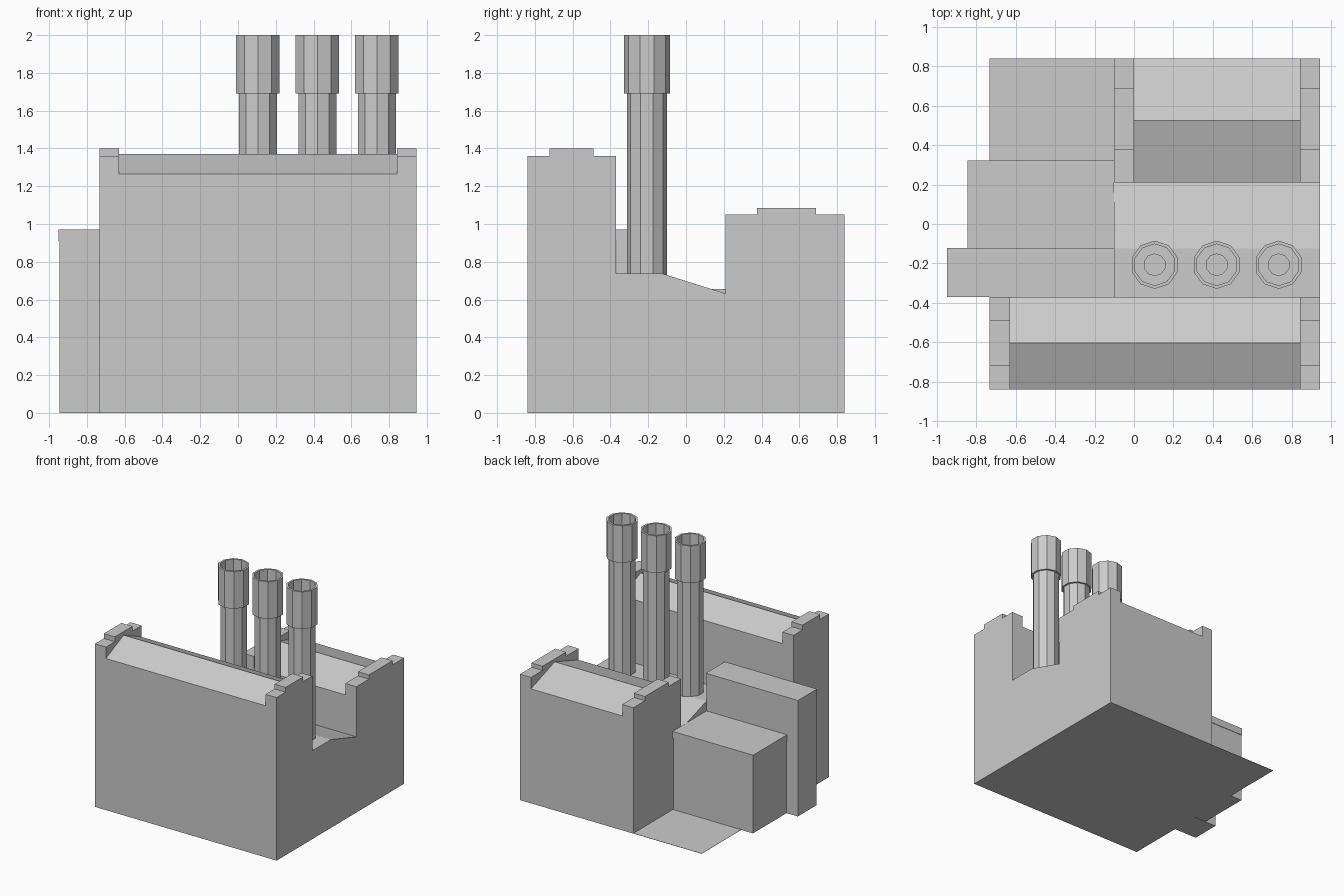
import bpy, bmesh, math

if "Cube" in bpy.data.objects:
    bpy.data.objects.remove(bpy.data.objects["Cube"])


def finish(name, bm):
    bmesh.ops.recalc_face_normals(bm, faces=bm.faces)
    mesh = bpy.data.meshes.new(name)
    bm.to_mesh(mesh)
    bm.free()
    obj = bpy.data.objects.new(name, mesh)
    bpy.context.collection.objects.link(obj)
    return obj


def extrude_x(name, profile, x0, x1):
    """Extrude a (y, z) profile from x0 to x1."""
    bm = bmesh.new()
    face = bm.faces.new([bm.verts.new((x0, y, z)) for y, z in profile])
    ext = bmesh.ops.extrude_face_region(bm, geom=[face])
    moved = [v for v in ext["geom"] if isinstance(v, bmesh.types.BMVert)]
    bmesh.ops.translate(bm, verts=moved, vec=(x1 - x0, 0, 0))
    return finish(name, bm)


def box(name, x0, x1, y0, y1, z0, z1):
    return extrude_x(name, [(y0, z0), (y1, z0), (y1, z1), (y0, z1)], x0, x1)


def hall(name, x0, x1, y0, y1, eave, ridge, low, high, step0, step1):
    """Gabled hall between two stepped parapet walls."""
    t = 0.102
    extrude_x(name + "_body", [(y0, 0), (y1, 0), (y1, eave),
              ((y0 + y1) / 2, ridge), (y0, eave)], x0 + t, x1 - t)
    wall = [(y0, 0), (y1, 0), (y1, low), (step1, low), (step1, high),
            (step0, high), (step0, low), (y0, low)]
    extrude_x(name + "_left_parapet", wall, x0, x0 + t)
    extrude_x(name + "_right_parapet", wall, x1 - t, x1)


def lathe(name, profile, x, y, sides=10):
    """Revolve an (r, z) profile into a faceted solid with closed ends."""
    bm = bmesh.new()
    rings = []
    for r, z in profile:
        angles = [math.pi / 2 + 2 * math.pi * i / sides for i in range(sides)]
        rings.append([bm.verts.new((x + r * math.cos(a), y + r * math.sin(a), z))
                      for a in angles])
    for a, b in zip(rings, rings[1:]):
        for i in range(sides):
            j = (i + 1) % sides
            bm.faces.new((a[i], a[j], b[j], b[i]))
    bm.faces.new(rings[0])
    bm.faces.new(rings[-1])
    return finish(name, bm)


def capped_block(name, x0, x1, y0, y1, top):
    """Plain annex with a slightly overhanging roof slab."""
    o = 0.004
    box(name, x0, x1, y0, y1, 0, top - 0.06)
    box(name + "_roof", x0 - o, x1 + o, y0 - o, y1 + o, top - 0.06, top)


# Two gabled halls
hall("front_hall", -0.733, 0.945, -0.84, -0.37, 1.265, 1.37, 1.36, 1.40, -0.722, -0.49)
hall("back_hall", -0.102, 0.945, 0.21, 0.84, 0.955, 1.06, 1.05, 1.085, 0.375, 0.687)

# Low link between the halls, with its sloping roof
extrude_x("middle_link", [(-0.37, 0), (0.21, 0), (0.21, 0.632),
          (-0.125, 0.737), (-0.37, 0.737)], -0.102, 0.945)

# Annexes on the left side
capped_block("tall_annex", -0.945, -0.102, -0.368, -0.125, 0.97)
capped_block("low_annex", -0.841, -0.106, -0.121, 0.318, 0.655)

# Ground slab under the open back corner
box("ground_slab", -0.733, 0.945, -0.84, 0.84, 0, 0.002)

# Chimney stacks with wider hollow heads
stack = [(0.106, 0.70), (0.106, 1.69), (0.122, 1.69), (0.122, 2.0),
         (0.105, 2.0), (0.105, 1.69), (0.055, 1.69), (0.055, 1.64)]
for i in range(3):
    lathe(f"chimney_{i + 1}", stack, 0.105 + 0.315 * i, -0.207)
